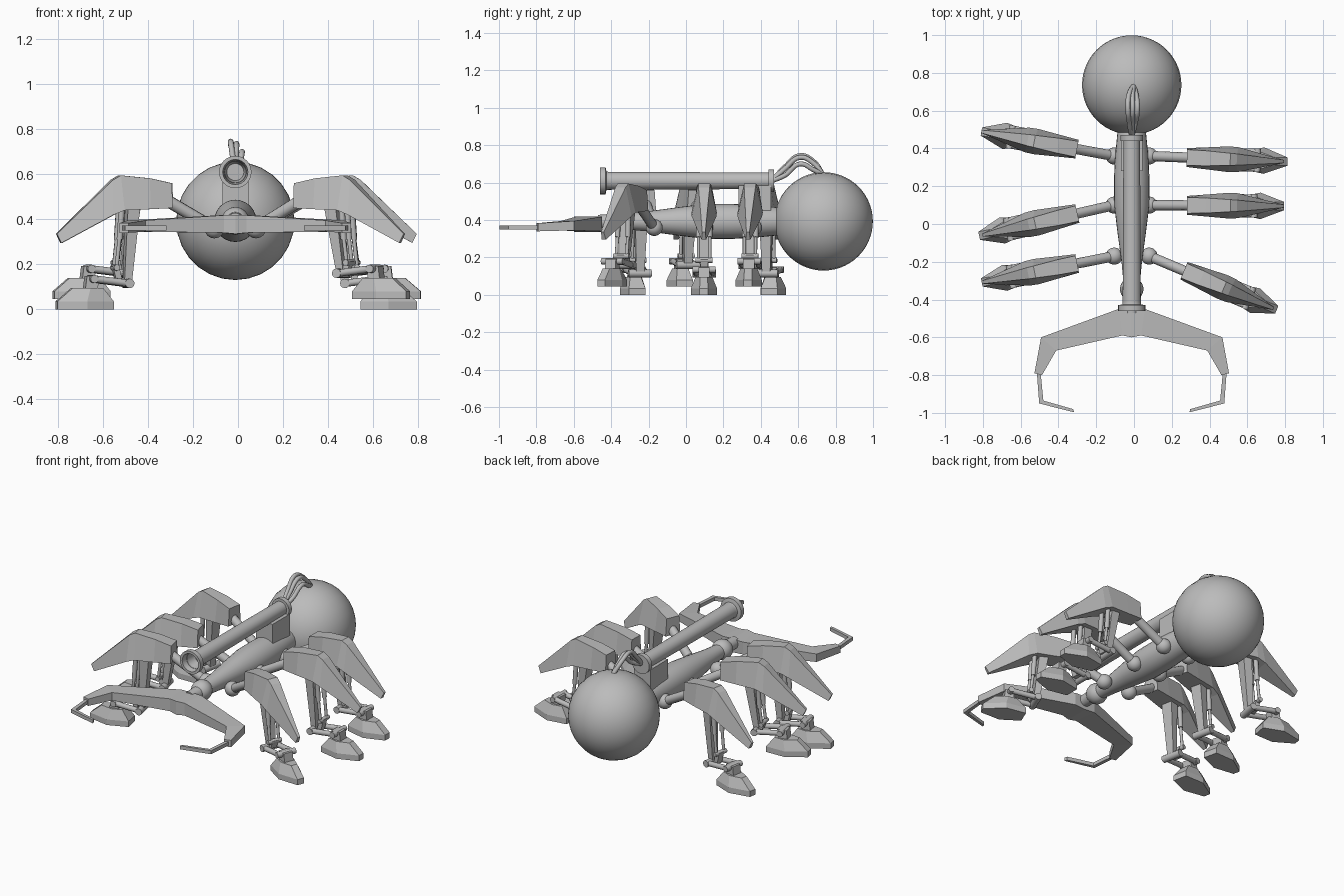
import bpy, bmesh, math
from mathutils import Vector, Matrix

cube = bpy.data.objects.get("Cube")
if cube:
    bpy.data.objects.remove(cube, do_unlink=True)

grey = bpy.data.materials.new("plain grey")
grey.use_nodes = True
COLOUR = (0.5, 0.5, 0.5, 1)
grey.diffuse_color = COLOUR
grey.node_tree.nodes["Principled BSDF"].inputs["Base Color"].default_value = COLOUR

CX = -0.012          # x of the body's axis
BODY_Z = 0.393


def finish(name, bm, smooth):
    bmesh.ops.recalc_face_normals(bm, faces=bm.faces)
    mesh = bpy.data.meshes.new(name)
    bm.to_mesh(mesh)
    bm.free()
    mesh.materials.append(grey)
    if smooth:
        mesh.shade_smooth()
        mesh.set_sharp_from_angle(angle=math.radians(35))
    obj = bpy.data.objects.new(name, mesh)
    bpy.context.collection.objects.link(obj)
    return obj


def loft(name, rings, smooth=False):
    """Skin a row of equal-length rings and cap both ends."""
    bm = bmesh.new()
    rows = [[bm.verts.new(p) for p in ring] for ring in rings]
    n = len(rows[0])
    for a, b in zip(rows, rows[1:]):
        for i in range(n):
            j = (i + 1) % n
            bm.faces.new((a[i], a[j], b[j], b[i]))
    bm.faces.new(rows[0])
    bm.faces.new(rows[-1])
    return finish(name, bm, smooth)


def lathe(name, profile, z, sides=24):
    """Turn (y, radius) pairs about an axis running along y."""
    turns = [2 * math.pi * i / sides for i in range(sides)]
    return loft(name, [[(CX + r * math.cos(t), y, z + r * math.sin(t)) for t in turns]
                       for y, r in profile], True)


def ball(name, centre, radius, segments=16):
    bm = bmesh.new()
    place = Matrix.Translation(centre) @ Matrix.Rotation(math.pi / 2, 4, 'X')
    bmesh.ops.create_uvsphere(bm, u_segments=segments, v_segments=segments,
                              radius=radius, matrix=place)
    return finish(name, bm, True)


def rod(name, a, b, radius, end_radius=None, sides=12):
    a, b = Vector(a), Vector(b)
    axis = b - a
    bm = bmesh.new()
    place = Matrix.Translation((a + b) / 2) @ axis.to_track_quat('Z', 'Y').to_matrix().to_4x4()
    bmesh.ops.create_cone(bm, cap_ends=True, segments=sides, radius1=radius,
                          radius2=end_radius or radius, depth=axis.length, matrix=place)
    return finish(name, bm, sides > 6)


def box(name, low, high):
    (x0, y0, z0), (x1, y1, z1) = low, high
    return loft(name, [[(x0, y0, z), (x1, y0, z), (x1, y1, z), (x0, y1, z)] for z in (z0, z1)])


# Abdomen, spindle body and nose
ball("abdomen", (CX, 0.736, 0.393), 0.263, 28)
lathe("body", [(0.56, .06), (0.48, .076), (0.36, .088), (0.24, .094), (0.1, .093),
               (-0.04, .076), (-0.2, .054), (-0.33, .042), (-0.47, .035)], BODY_Z)
ball("nose", (CX, -0.345, BODY_Z), 0.062)

# Top cannon with a flared muzzle and its mount
lathe("cannon", [(-0.36, .038), (-0.46, .056), (-0.46, .072), (-0.43, .072), (-0.425, .048),
                 (0.44, .044), (0.44, .06), (0.47, .06)], 0.61)
box("cannon_mount", (CX - .058, 0.28, 0.45), (CX + .058, 0.455, 0.585))


# Cables from cannon to abdomen
def cable(name, side, peak):
    curve = bpy.data.curves.new(name, 'CURVE')
    curve.dimensions = '3D'
    curve.bevel_depth = 0.013
    curve.bevel_resolution = 2
    curve.resolution_u = 8
    curve.use_fill_caps = True
    points = [(CX, 0.46, 0.61), (CX + side * .6, 0.53, peak - .06), (CX + side, 0.61, peak),
              (CX + side * .8, 0.68, peak - .03), (CX + .01, 0.735, 0.64)]
    spline = curve.splines.new('BEZIER')
    spline.bezier_points.add(len(points) - 1)
    for bp, p in zip(spline.bezier_points, points):
        bp.co = p
        bp.handle_left_type = bp.handle_right_type = 'AUTO'
    curve.materials.append(grey)
    bpy.context.collection.objects.link(bpy.data.objects.new(name, curve))


cable("left_cable", 0.03, 0.70)
cable("middle_cable", 0.005, 0.735)
cable("right_cable", -0.02, 0.745)

# Mandibles: broad arm, then a thin hooked claw
ARM = [((0, -.45), (0, -.6), .42, .335), ((.07, -.45), (.05, -.59), .418, .34),
       ((.48, -.6), (.4, -.67), .395, .345), ((.515, -.79), (.475, -.8), .383, .34)]
CLAW = [((.502, -.79), (.482, -.79)), ((.49, -.95), (.468, -.935)), ((.305, -.997), (.31, -.98))]
for side, label in ((1, "left"), (-1, "right")):
    def quad(back, front, top, low):
        return [(CX + side * x, y, z) for (x, y), z in
                ((back, top), (front, top), (front, low), (back, low))]
    loft(label + "_mandible", [quad(*s) for s in ARM])
    loft(label + "_claw", [quad(a, b, .372, .35) for a, b in CLAW])

# Leg parts, in leg space: u outwards, v sideways, z up
COVER = [((.20, .56), (.20, .45), .042, .05), ((.30, .582), (.30, .445), .04, .058),
         ((.43, .595), (.42, .44), .032, .068), ((.465, .575), (.47, .42), .03, .066),
         ((.715, .335), (.695, .295), .008, .012)]
SOLE = [(.465, .045), (.59, .07), (.715, .022)]
INSTEP = [(.51, .03), (.57, .045), (.645, .02)]


def leg(label, hip, tip, lift):
    hip, tip = Vector(hip), Vector(tip)
    out = (tip - hip).normalized()

    def at(u, v, z):
        return (hip.x + out.x * u - out.y * v, hip.y + out.y * u + out.x * v, z)

    def bar(part, a, b, half_u, half_v, taper=1):
        """Flat bar between two (u, v, z) points."""
        rings = []
        for (u, v, z), k in ((a, 1), (b, taper)):
            rings.append([at(u + i * half_u * k, v + j * half_v * k, z)
                          for i, j in ((-1, -1), (1, -1), (1, 1), (-1, 1))])
        loft(label + part, rings)

    # Hip, thigh and armoured cover
    ball(label + "_hip", at(0, 0, .36), .045)
    rod(label + "_thigh", at(0, 0, .36), at(.27, 0, .515), .027)
    loft(label + "_cover", [[at(t[0], -wt, t[1]), at(t[0], wt, t[1]),
                             at(b[0], wb, b[1]), at(b[0], -wb, b[1])]
                            for t, b, wt, wb in COVER])

    # Shank with side pistons
    ankle, toe = .395 + lift * .4, .555 + lift * .4
    az, tz = .115 + lift, .135 + lift
    bar("_shank", (.37, 0, .46), (ankle, 0, az), .028, .036, .6)
    for s, name in ((1, "_fore"), (-1, "_aft")):
        rod(label + name + "_piston_sleeve", at(.425, s * .03, .46), at(.435, s * .03, .31), .014)
        rod(label + name + "_piston", at(.435, s * .03, .32), at(.45, s * .03, .18 + lift * .5), .009)
        # Paired links to the foot
        rod(label + name + "_link", at(ankle, s * .045, az), at(toe, s * .045, tz), .016)
    rod(label + "_piston_foot", at(.45, -.045, .185 + lift * .5), at(.45, .045, .185 + lift * .5), .014)
    bar("_heel", (.45, 0, .19 + lift * .5), (.43, 0, az), .014, .02)
    rod(label + "_ankle_axle", at(ankle, -.062, az), at(ankle, .062, az), .021)
    rod(label + "_toe_axle", at(toe, -.062, tz), at(toe, .062, tz), .018)
    bar("_foot_post", (toe, 0, tz + .012), (toe + .01, 0, .07 + lift), .028, .03)

    # Flat-iron shaped foot
    def outline(points, z):
        shift = lift * .4
        return ([at(u + shift, v, z + lift) for u, v in points] +
                [at(u + shift, -v, z + lift) for u, v in reversed(points)])
    loft(label + "_foot", [outline(SOLE, 0), outline(SOLE, .035), outline(INSTEP, .095)])


LIFT = 0.045
leg("left_back", (.08, .36), (.82, .33), LIFT)
leg("left_middle", (.08, .1), (.8, .095), 0)
leg("left_front", (.08, -.17), (.77, -.46), LIFT)
leg("right_back", (-.105, .36), (-.81, .49), 0)
leg("right_middle", (-.105, .1), (-.83, -.065), LIFT)
leg("right_front", (-.105, -.17), (-.81, -.31), 0)
